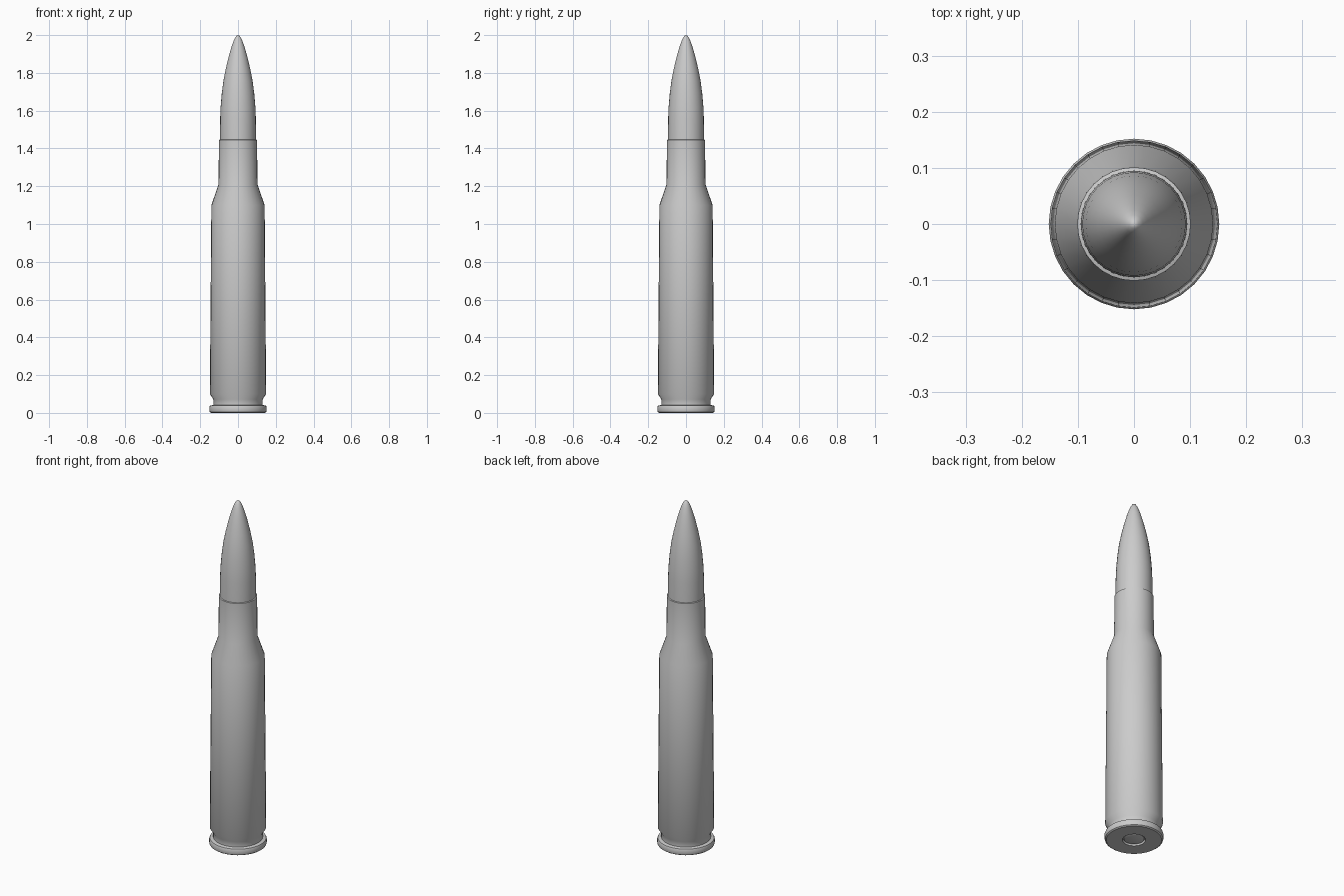
import bpy, bmesh, math

if "Cube" in bpy.data.objects:
    bpy.data.objects.remove(bpy.data.objects["Cube"])

SIDES = 32


def lathe(name, profile, angle=35):
    """Spin an (radius, z) profile round the z axis; radius 0 closes to a point."""
    bm = bmesh.new()
    rings = []
    for r, z in profile:
        if r == 0:
            rings.append([bm.verts.new((0, 0, z))] * SIDES)
        else:
            rings.append([bm.verts.new((r * math.cos(2 * math.pi * i / SIDES),
                                        r * math.sin(2 * math.pi * i / SIDES), z))
                          for i in range(SIDES)])
    for a, b in zip(rings, rings[1:]):
        for i in range(SIDES):
            j = (i + 1) % SIDES
            bm.faces.new(list(dict.fromkeys((a[i], a[j], b[j], b[i]))))
    bmesh.ops.recalc_face_normals(bm, faces=bm.faces)
    mesh = bpy.data.meshes.new(name)
    bm.to_mesh(mesh)
    bm.free()
    ob = bpy.data.objects.new(name, mesh)
    bpy.context.collection.objects.link(ob)
    bpy.ops.object.select_all(action='DESELECT')
    ob.select_set(True)
    bpy.context.view_layer.objects.active = ob
    bpy.ops.object.shade_smooth_by_angle(angle=math.radians(angle))
    return ob


# Case: primer pocket, rim, extractor groove, tapered body, shoulder, neck and lip
lathe("case", [
    (0, 0.012), (0.057, 0.012), (0.06, 0.0),
    (0.143, 0.0), (0.150, 0.005), (0.152, 0.012), (0.152, 0.03), (0.149, 0.038),
    (0.131, 0.042), (0.131, 0.072), (0.149, 0.10),
    (0.141, 1.10), (0.103, 1.21), (0.101, 1.445), (0.095, 1.447), (0.095, 1.43),
])

# Primer: shallow dome set in the pocket
lathe("primer", [(0.055, 0.012), (0.053, 0.006), (0.045, 0.003), (0, 0.003)])

# Bullet: short straight shank and a curved nose with a small rounded tip
lathe("bullet", [
    (0.095, 1.43), (0.0945, 1.56), (0.092, 1.62), (0.086, 1.69), (0.077, 1.76),
    (0.065, 1.82), (0.051, 1.88), (0.037, 1.93), (0.025, 1.965),
    (0.016, 1.985), (0.008, 1.996), (0, 2.0),
])
